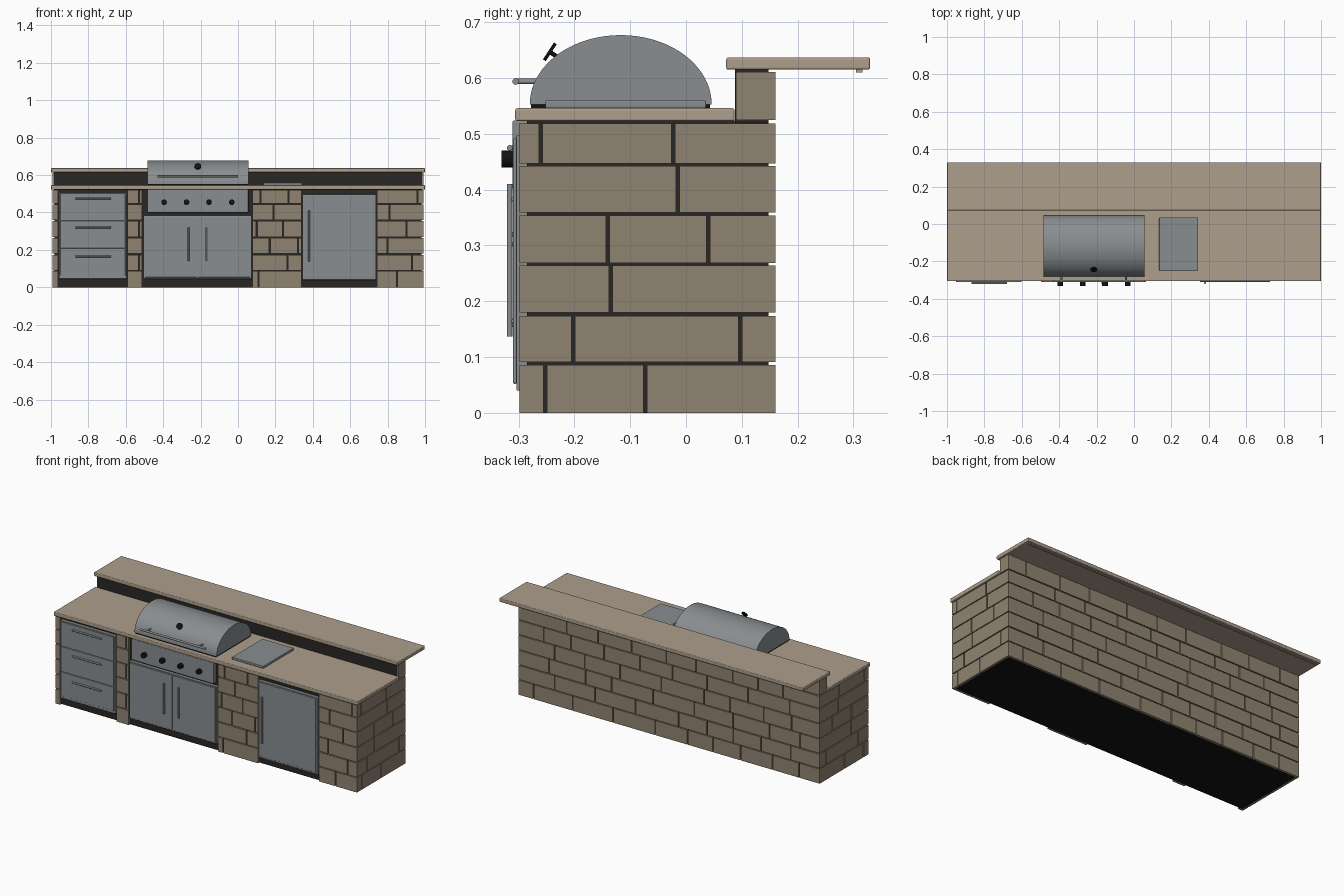
import bpy, bmesh, math, random
from mathutils import Matrix, Vector

if "Cube" in bpy.data.objects:
    bpy.data.objects.remove(bpy.data.objects["Cube"])
random.seed(4)

def material(name, rgb):
    m = bpy.data.materials.new(name)
    m.diffuse_color = (*rgb, 1)
    m.use_nodes = True
    m.node_tree.nodes["Principled BSDF"].inputs["Base Color"].default_value = m.diffuse_color
    return m

BRICK = material("brick", (0.28, 0.23, 0.165))
STONE = material("counter_stone", (0.42, 0.345, 0.265))
STEEL = material("steel", (0.25, 0.27, 0.28))
DARK = material("mortar", (0.022, 0.02, 0.018))
BLACK = material("black", (0.006, 0.006, 0.006))

def finish(name, bm, mat, bevel=0, smooth=False):
    me = bpy.data.meshes.new(name)
    bmesh.ops.recalc_face_normals(bm, faces=bm.faces)
    bm.to_mesh(me)
    bm.free()
    ob = bpy.data.objects.new(name, me)
    bpy.context.collection.objects.link(ob)
    me.materials.append(mat)
    if bevel:
        b = ob.modifiers.new("bevel", 'BEVEL')
        b.width, b.segments = bevel, 3
    if smooth:
        bpy.ops.object.select_all(action='DESELECT')
        bpy.context.view_layer.objects.active = ob
        ob.select_set(True)
        bpy.ops.object.shade_smooth_by_angle(angle=math.radians(35))
    return ob

def boxes(name, items, mat, bevel=0):
    """Each item is x0, x1, y0, y1, z0, z1."""
    bm = bmesh.new()
    for x0, x1, y0, y1, z0, z1 in items:
        m = Matrix.Translation(((x0+x1)/2, (y0+y1)/2, (z0+z1)/2)) @ Matrix.Diagonal((x1-x0, y1-y0, z1-z0, 1))
        bmesh.ops.create_cube(bm, size=1, matrix=m)
    return finish(name, bm, mat, bevel)

def rods(name, items, mat, sides=16):
    """Each item is start point, end point, radius."""
    bm = bmesh.new()
    for a, b, r in items:
        a, b = Vector(a), Vector(b)
        d = b - a
        m = Matrix.Translation((a+b)/2) @ d.to_track_quat('Z', 'Y').to_matrix().to_4x4()
        bmesh.ops.create_cone(bm, cap_ends=True, segments=sides, radius1=r, radius2=r, depth=d.length, matrix=m)
    return finish(name, bm, mat, smooth=True)

def bar_handle(name, a, b, r=0.005, y=-0.316, back=-0.30):
    # bar with two standoffs reaching back to the panel
    a, b = Vector((a[0], y, a[1])), Vector((b[0], y, b[1]))
    posts = []
    for t in (0.1, 0.9):
        p = a.lerp(b, t)
        posts.append((p, (p.x, back, p.z), r*0.8))
    rods(name, [(a, b, r)] + posts, STEEL)

# mortar core and raised back wall
boxes("mortar_core", [(-0.98, 0.98, -0.285, 0.148, 0.001, 0.524)], DARK)
boxes("raised_wall_core", [(-0.985, 0.985, 0.088, 0.148, 0.52, 0.616)], DARK)
boxes("base_plate", [(-0.98, 0.98, -0.285, 0.148, 0, 0.003)], BLACK)

# brick courses
ROWS = [(0, .086), (.091, .174), (.180, .264), (.269, .354), (.359, .442), (.447, .519), (.525, .611)]
SIDE = [(-.252, -.073), (-.202, .097), (-.135,), (-.14, .04), (-.015,), (-.26, -.023), ()]
MID = [(.11,), (.265,), (.17, .32), (.10, .24), (.19,), (.12, .27)]
RIGHT = [(.85,), (.93,), (.80,), (.90,), (.81,), (.96,)]
G = 0.003

def course(lo, hi, joints):
    e = [lo - G, *joints, hi + G]
    return [(a + G, b - G) for a, b in zip(e, e[1:])]

front, back, sides = [], [], []
for i, (z0, z1) in enumerate(ROWS):
    ylo = 0.09 if i == 6 else -0.298
    for s in (-1, 1):
        x0, x1 = sorted((s*0.978, s*0.992))
        sides += [(x0, x1, a, b, z0, z1) for a, b in course(ylo, 0.16, SIDE[i])]
    joints, x = [], -0.978 + random.uniform(0.08, 0.26)
    while x < 0.93:
        joints.append(x)
        x += random.uniform(0.16, 0.29)
    back += [(a, b, 0.146, 0.16, z0, z1) for a, b in course(-0.978, 0.978, joints)]
    if i < 6:
        spans = course(-0.978, -0.962, ()) + course(0.078, 0.34, MID[i]) + course(0.742, 0.978, RIGHT[i])
        spans += course(-0.592, -0.512, (-0.53,) if i % 2 else ())
        front += [(a, b, -0.298, -0.283, z0, z1) for a, b in spans]
boxes("front_bricks", front, BRICK)
boxes("back_bricks", back, BRICK)
boxes("side_bricks", sides, BRICK)

# counter tops
boxes("lower_counter", [(-1, 1, -0.306, 0.087, 0.523, 0.546)], STONE, 0.004)
boxes("bar_counter", [(-1, 1, 0.072, 0.33, 0.615, 0.637)], STONE, 0.004)
boxes("bar_drip_strip", [(-0.98, 0.98, 0.305, 0.316, 0.610, 0.616)], STONE)

# drawer stack
boxes("drawer_frame", [(-0.957, -0.596, -0.304, -0.284, 0.045, 0.508)], STEEL, 0.002)
boxes("drawer_fronts", [(-0.951, -0.602, -0.310, -0.303, z, z + h)
                        for z, h in ((0.062, 0.143), (0.208, 0.148), (0.359, 0.144))], STEEL, 0.002)
for i, z in enumerate((0.165, 0.32, 0.475)):
    bar_handle(f"drawer_handle_{i+1}", (-0.87, z), (-0.68, z))

# doors under the grill
boxes("grill_door_frame", [(-0.505, 0.072, -0.304, -0.284, 0.045, 0.385)], STEEL, 0.002)
boxes("grill_doors", [(-0.498, -0.218, -0.310, -0.303, 0.053, 0.379),
                      (-0.215, 0.065, -0.310, -0.303, 0.053, 0.379)], STEEL, 0.002)
for n, x in (("left", -0.265), ("right", -0.17)):
    bar_handle(f"{n}_door_handle", (x, 0.14), (x, 0.32))

# fridge
boxes("fridge_frame", [(0.345, 0.738, -0.304, -0.284, 0.04, 0.497)], STEEL, 0.002)
boxes("fridge_door", [(0.352, 0.728, -0.310, -0.303, 0.052, 0.492)], STEEL, 0.003)
bar_handle("fridge_handle", (0.38, 0.137), (0.38, 0.41))

# grill control panel and knobs
boxes("control_panel", [(-0.485, 0.055, -0.311, -0.28, 0.40, 0.524)], STEEL, 0.004)
rods("control_knobs", [((x, -0.331, 0.455), (x, -0.308, 0.455), 0.015)
                       for x in (-0.395, -0.275, -0.155, -0.033)], BLACK, 24)

# grill hood: half ellipse swept along x
boxes("grill_base", [(-0.48, 0.05, -0.278, 0.043, 0.545, 0.555)], BLACK)
bm = bmesh.new()
N = 40
prof = [(-0.117 - 0.163*math.cos(math.pi*i/N), 0.553 + 0.124*math.sin(math.pi*i/N)) for i in range(N + 1)]
face = bm.faces.new([bm.verts.new((-0.485, y, z)) for y, z in prof])
ext = bmesh.ops.extrude_face_region(bm, geom=[face], use_keep_orig=True)
bmesh.ops.translate(bm, verts=[v for v in ext["geom"] if isinstance(v, bmesh.types.BMVert)], vec=(0.54, 0, 0))
finish("grill_hood", bm, STEEL, smooth=True)

# hood handle and thermometer
bar_handle("hood_handle", (-0.43, 0.594), (0.0, 0.594), 0.006, -0.305, -0.262)
c, d = Vector((-0.215, -0.244, 0.647)), Vector((0, -0.83, 0.55))
rods("thermometer", [(c - d*0.003, c + d*0.003, 0.018), (c - d*0.02, c, 0.004)], BLACK, 24)

# side burner lid
boxes("side_burner_lid", [(0.135, 0.343, -0.252, 0.036, 0.546, 0.56)], STEEL, 0.003)
